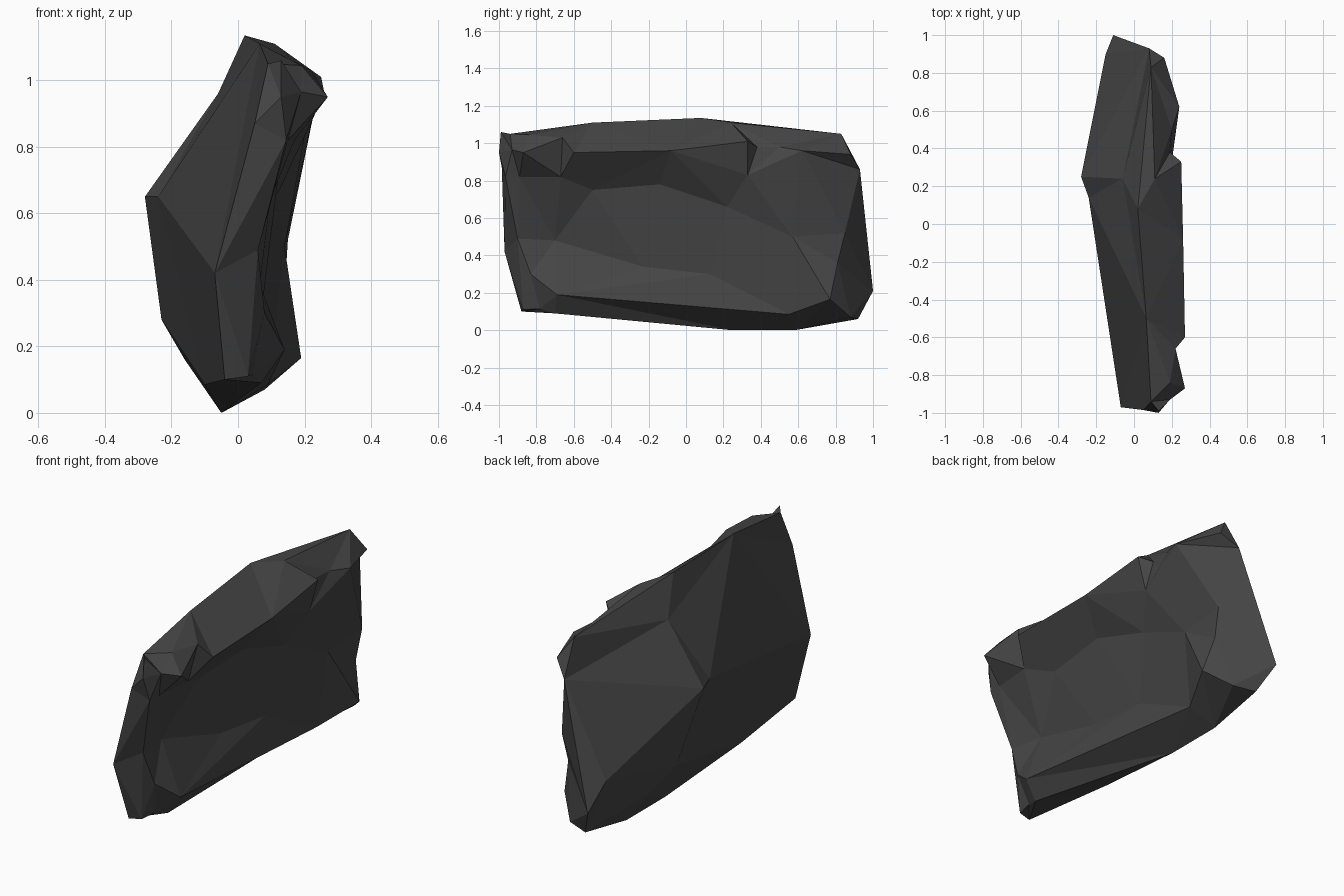
import bpy
import bmesh
from mathutils import Vector
from mathutils.geometry import delaunay_2d_cdt

default_cube = bpy.data.objects.get("Cube")
if default_cube:
    bpy.data.objects.remove(default_cube, do_unlink=True)

# Dark stone
stone = bpy.data.materials.new("charcoal_stone")
stone.use_nodes = True
stone.diffuse_color = (0.06, 0.06, 0.06, 1)
shader = next(n for n in stone.node_tree.nodes if n.type == 'BSDF_PRINCIPLED')
shader.inputs["Base Color"].default_value = (0.06, 0.06, 0.06, 1)
shader.inputs["Roughness"].default_value = 0.9

# Rim of the slab where both broad sides meet, counted round from the front
outline = {
    "front_nose": (-.07, -.97, .42),
    "front_heel": (-.04, -.88, .10),
    "sole_edge": (.07, -.70, .09),
    "mid_sole": (-.05, .25, 0),
    "rear_sole": (-.05, .58, 0),
    "rear_heel": (-.04, .92, .06),
    "tail": (-.11, 1, .21),
    "rear_shoulder": (.08, .93, .86),
    "rear_crown": (.09, .83, 1.05),
    "peak": (.02, .08, 1.135),
    "front_ridge": (.065, -.5, 1.11),
    "front_crown": (.09, -.94, 1.05),
    "front_tip": (.13, -.99, 1.06),
    "front_brow": (.13, -1, .95),
    "front_cheek": (.05, -.985, .87),
}

# Right side: a wide bulge with one blunt summit
right_points = {
    "summit": (-.28, .25, .65),
    "summit_step": (-.24, .14, .65),
    "belly": (-.23, .41, .28),
    "haunch": (-.15, .90, .36),
    "keel": (-.16, .55, .16),
    "front_keel": (-.10, -.33, .085),
    "upper_knee": (-.06, .24, .96),
}
right_ridges = [
    "front_cheek front_ridge summit_step front_nose",
    "summit_step summit upper_knee peak",
    "front_ridge upper_knee rear_shoulder summit",
    "summit_step front_keel front_heel",
    "summit belly keel",
    "belly haunch summit",
    "front_keel belly mid_sole",
]

# Left side: an overhanging lip, a hollow below it and a foot flange
left_points = {
    "heel_edge": (.03, -.87, .11),
    "heel_dip": (.045, -.78, .115),
    "cheek_base": (.06, -.90, .49),
    "heel_fold": (.08, -.83, .30),
    "hollow_front": (.03, -.70, .48),
    "flange_front": (.14, -.69, .19),
    "flange_mid": (.09, .55, .085),
    "flange_rear": (.19, .77, .165),
    "rear_dent": (.14, .81, .36),
    "rear_corner": (.15, .85, .52),
    "rear_foot": (.08, .88, .07),
    "rear_cheek": (.16, .88, .94),
    "jaw": (.145, -.965, .82),
    "brow_edge": (.19, -.93, .965),
    "brow_top": (.19, -.84, 1.045),
    "horn": (.27, -.87, .95),
    "horn_base": (.15, -.89, .82),
    "lip_notch": (.22, -.66, 1.03),
    "lip_front": (.27, -.60, .95),
    "notch_base": (.17, -.67, .82),
    "lip_mid": (.26, -.08, .96),
    "lip_rear": (.25, .33, 1.01),
    "lip_top": (.11, .24, 1.11),
    "chip_start": (.19, .38, .98),
    "chip_end": (.20, .50, .98),
    "rear_lip": (.24, .62, .96),
    "roof_front": (.11, -.50, .75),
    "roof_mid": (.13, -.14, .78),
    "roof_rear": (.12, .22, .66),
    "roof_corner": (.20, .33, .83),
    "floor_front": (.06, -.23, .34),
    "floor_mid": (.07, .13, .30),
    "rear_panel": (.14, .57, .50),
}
left_ridges = [
    "front_cheek jaw front_brow",
    "brow_edge jaw horn_base horn lip_notch lip_front",
    "jaw cheek_base horn_base",
    "front_tip brow_edge horn brow_top lip_notch",
    "brow_edge brow_top",
    "horn_base notch_base lip_front lip_mid lip_rear chip_start",
    "chip_start chip_end rear_lip rear_corner rear_shoulder",
    "lip_mid lip_top lip_rear",
    "chip_start lip_top rear_crown",
    "rear_lip rear_cheek",
    "lip_notch notch_base roof_front roof_mid roof_rear rear_panel",
    "lip_rear roof_corner roof_rear",
    "heel_edge cheek_base hollow_front floor_front floor_mid",
    "cheek_base heel_fold heel_dip flange_front",
    "hollow_front flange_front flange_mid flange_rear rear_dent",
    "flange_front sole_edge",
    "rear_foot rear_dent rear_corner rear_panel",
    "flange_rear rear_foot",
]

bm = bmesh.new()
rim_verts = {name: bm.verts.new(co) for name, co in outline.items()}


def facet_side(points, ridges):
    """Facet one broad side between the rim, its points and its ridges."""
    verts = dict(rim_verts)
    for name, co in points.items():
        verts[name] = bm.verts.new(co)
    names = list(verts)
    flat = [Vector((verts[n].co.y, verts[n].co.z)) for n in names]
    edges = []
    for ridge in ridges:
        chain = [names.index(n) for n in ridge.split()]
        edges += list(zip(chain, chain[1:]))
    rim = list(range(len(outline)))
    result = delaunay_2d_cdt(flat, edges, [rim], 1, 0.00001)
    faces, sources = result[2], result[3]
    for face in faces:
        bm.faces.new([verts[names[sources[i][0]]] for i in face])


facet_side(right_points, right_ridges)
facet_side(left_points, left_ridges)
bmesh.ops.recalc_face_normals(bm, faces=bm.faces)

mesh = bpy.data.meshes.new("rock")
bm.to_mesh(mesh)
bm.free()
mesh.materials.append(stone)
rock = bpy.data.objects.new("rock", mesh)
bpy.context.scene.collection.objects.link(rock)
